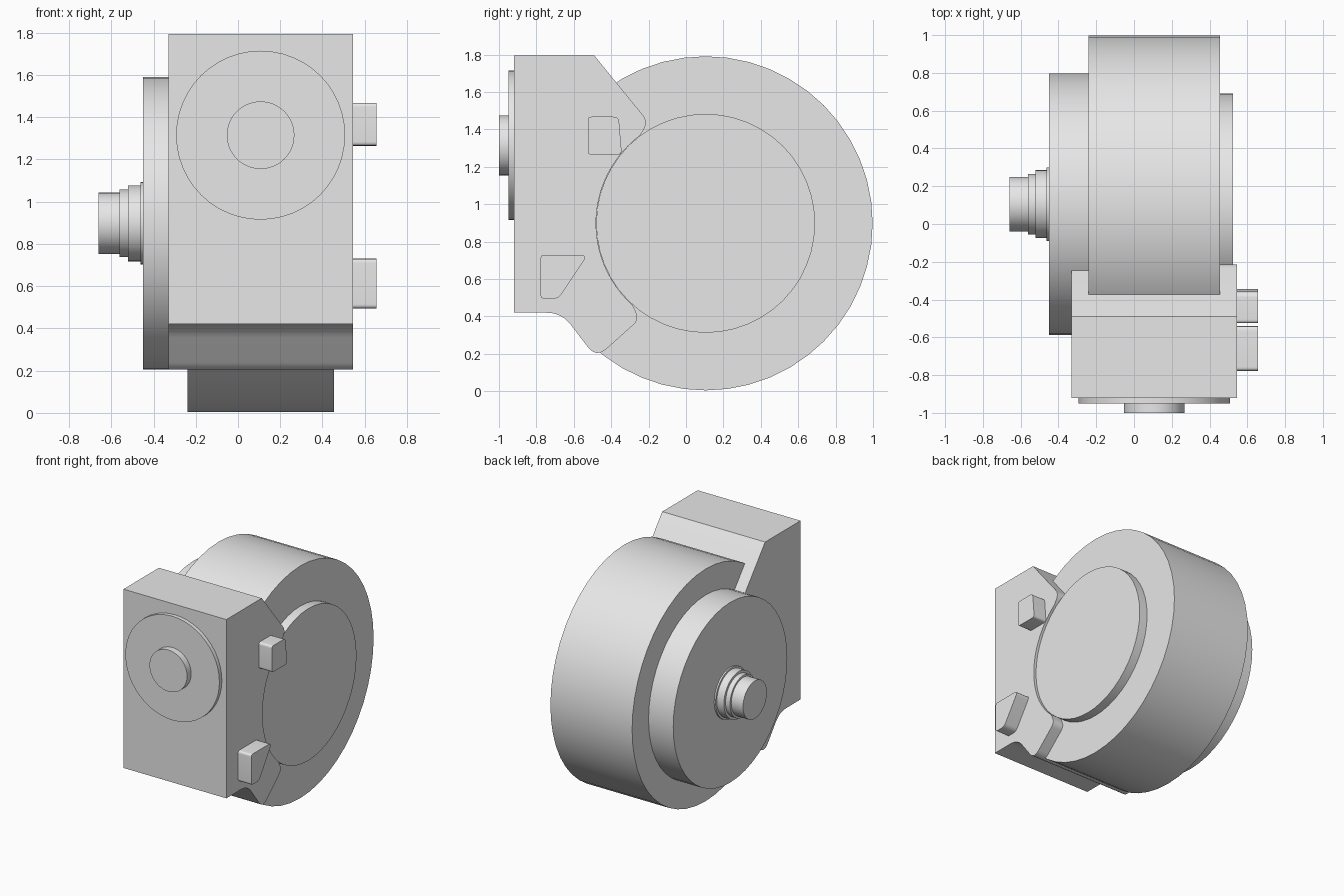
import bpy, bmesh, math
from mathutils import Vector

if "Cube" in bpy.data.objects:
    bpy.data.objects.remove(bpy.data.objects["Cube"], do_unlink=True)

grey = bpy.data.materials.new("plain grey")
grey.use_nodes = True
grey.diffuse_color = (0.8, 0.8, 0.8, 1)
grey.node_tree.nodes["Principled BSDF"].inputs["Base Color"].default_value = (0.8, 0.8, 0.8, 1)

AXLE_Y, AXLE_Z = 0.105, 0.898


def finish(name, bm):
    bmesh.ops.recalc_face_normals(bm, faces=bm.faces)
    mesh = bpy.data.meshes.new(name)
    bm.to_mesh(mesh)
    bm.free()
    mesh.materials.append(grey)
    obj = bpy.data.objects.new(name, mesh)
    bpy.context.collection.objects.link(obj)
    bpy.ops.object.select_all(action='DESELECT')
    obj.select_set(True)
    bpy.context.view_layer.objects.active = obj
    bpy.ops.object.shade_smooth_by_angle(angle=math.radians(30))
    return obj


def prism(name, outline, start, end, place):
    """Extrude a closed 2D outline; place(a, b, depth) gives the 3D point."""
    bm = bmesh.new()
    face = bm.faces.new([bm.verts.new(place(a, b, start)) for a, b in outline])
    out = bmesh.ops.extrude_face_region(bm, geom=[face], use_keep_orig=True)
    shift = Vector(place(0, 0, end)) - Vector(place(0, 0, start))
    moved = [v for v in out["geom"] if isinstance(v, bmesh.types.BMVert)]
    bmesh.ops.translate(bm, verts=moved, vec=shift)
    return finish(name, bm)


def along_x(a, b, d):
    return (d, a, b)


def along_y(a, b, d):
    return (a, d, b)


def arc(cy, cz, radius, first, last, steps):
    return [(cy + radius * math.cos(first + (last - first) * i / steps),
             cz + radius * math.sin(first + (last - first) * i / steps))
            for i in range(steps + 1)]


def circle(cy, cz, radius, sides=48):
    return arc(cy, cz, radius, 0, math.tau, sides)[:-1]


def rounded(corners, steps=6):
    """Round each (a, b, cut) corner, starting cut away from the corner."""
    result = []
    for i, (a, b, cut) in enumerate(corners):
        p = Vector((a, b))
        if cut == 0:
            result.append((a, b))
            continue
        before = Vector(corners[i - 1][:2])
        after = Vector(corners[(i + 1) % len(corners)][:2])
        s = p + (before - p).normalized() * cut
        e = p + (after - p).normalized() * cut
        for k in range(steps + 1):
            t = k / steps
            q = s * (1 - t) ** 2 + p * 2 * t * (1 - t) + e * t ** 2
            result.append((q.x, q.y))
    return result


# Drum, side covers and stepped shaft, all on one axle
for name, radius, start, end in [
    ("drum", 0.893, -0.24, 0.455),
    ("left_cover", 0.585, 0.44, 0.525),
    ("right_cover", 0.693, -0.45, -0.23),
    ("shaft_collar", 0.195, -0.462, -0.44),
    ("shaft_base", 0.18, -0.522, -0.45),
    ("shaft_step", 0.16, -0.56, -0.51),
    ("shaft_tip", 0.145, -0.66, -0.55),
]:
    prism(name, circle(AXLE_Y, AXLE_Z, radius), start, end, along_x)

# Front housing, with an arc cut out around the side cover
saddle = arc(AXLE_Y, AXLE_Z, 0.586, math.radians(127), math.radians(228), 24)
housing = rounded(
    [(-0.92, 0.42, 0), (-0.92, 1.795, 0), (-0.49, 1.795, 0), (-0.2, 1.439, 0.05)]
    + [(y, z, 0) for y, z in saddle]
    + [(-0.248, 0.385, 0.045), (-0.48, 0.178, 0.075), (-0.665, 0.42, 0.08)])
prism("front_housing", housing, -0.33, 0.545, along_x)

# Round plate and boss on the front
prism("front_plate", circle(0.107, 1.315, 0.4), -0.95, -0.91, along_y)
prism("front_boss", circle(0.107, 1.315, 0.16), -1.0, -0.94, along_y)

# Two lugs on the housing side
upper = [(-0.525, 1.265, 0.02), (-0.525, 1.468, 0.02),
         (-0.36, 1.468, 0.03), (-0.343, 1.265, 0.025)]
lower = [(-0.777, 0.495, 0.02), (-0.777, 0.73, 0.02),
         (-0.525, 0.73, 0.045), (-0.682, 0.495, 0.03)]
for name, corners in (("upper_lug", upper), ("lower_lug", lower)):
    prism(name, rounded(corners), 0.535, 0.657, along_x)
